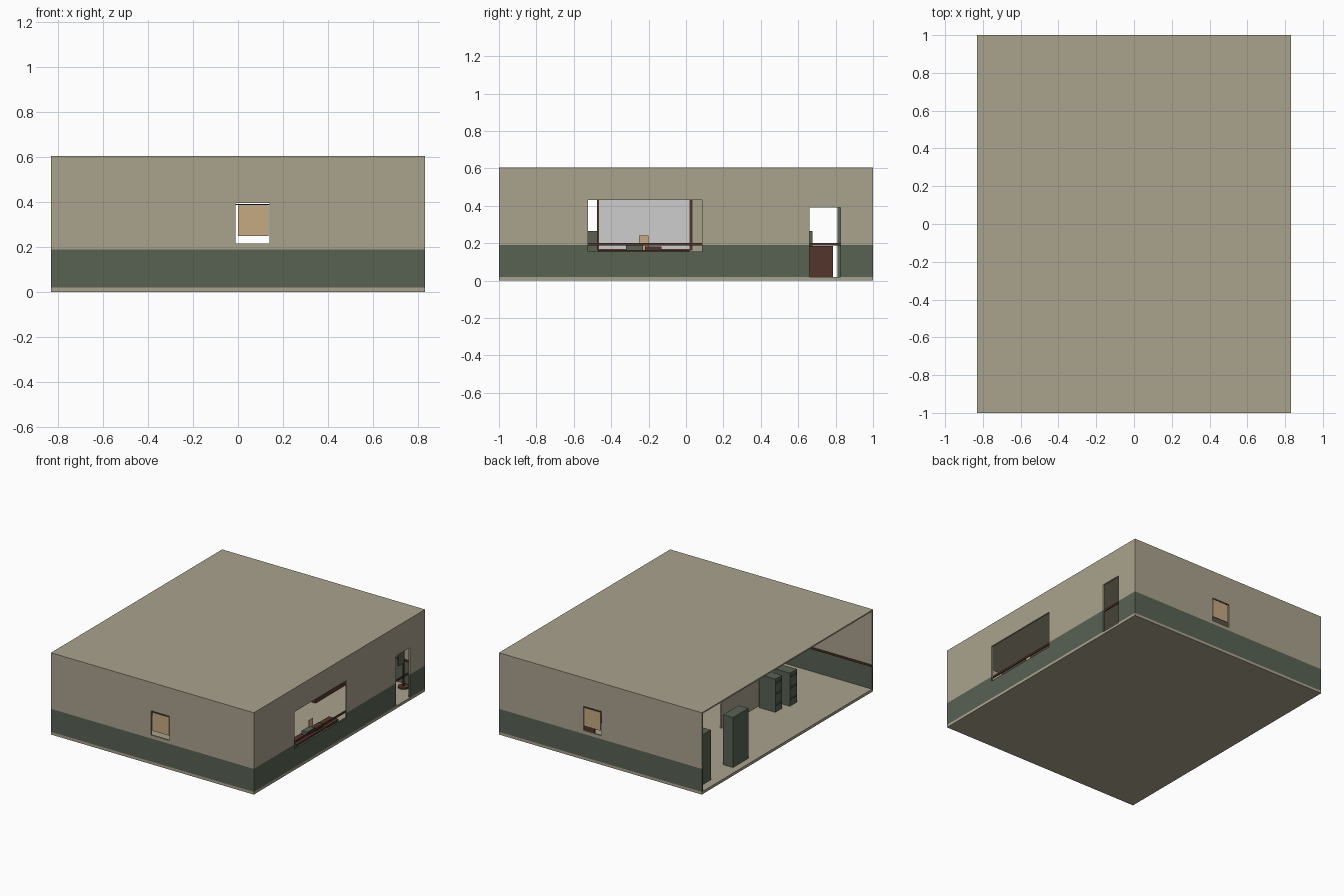
import bpy, bmesh
from collections import Counter
from mathutils import Matrix, Vector

old = bpy.data.objects.get("Cube")
if old:
    bpy.data.objects.remove(old, do_unlink=True)


def material(name, *srgb):
    col = [(c / 255 / 12.92) if c < 11 else ((c / 255 + 0.055) / 1.055) ** 2.4 for c in srgb] + [1]
    m = bpy.data.materials.new(name)
    m.use_nodes = True
    m.diffuse_color = col
    m.node_tree.nodes["Principled BSDF"].inputs["Base Color"].default_value = col
    return m


TAUPE = material("taupe plaster", 170, 162, 141)
GREEN = material("dull green", 88, 98, 84)
BROWN = material("dark brown wood", 84, 54, 44)
TAN = material("tan cloth", 198, 170, 130)
PALE = material("pale grey", 206, 206, 206)

X, Y, TOP, FLOOR, T = 0.83, 1.0, 0.605, 0.02, 0.012
CEIL, DADO = TOP - 0.01, 0.19


def finish(name, bm, mats):
    me = bpy.data.meshes.new(name)
    bm.to_mesh(me)
    bm.free()
    for m in mats:
        me.materials.append(m)
    ob = bpy.data.objects.new(name, me)
    bpy.context.collection.objects.link(ob)
    return ob


def add_box(bm, lo, hi, index=0):
    lo, hi = Vector(lo), Vector(hi)
    mat = Matrix.Translation((lo + hi) / 2) @ Matrix.Diagonal((*(hi - lo), 1))
    verts = bmesh.ops.create_cube(bm, size=1, matrix=mat)["verts"]
    for f in {f for v in verts for f in v.link_faces}:
        f.material_index = index


def boxes(name, mat, *pairs):
    bm = bmesh.new()
    for lo, hi in pairs:
        add_box(bm, lo, hi)
    return finish(name, bm, [mat])


def cylinder(name, mat, x, y, z0, z1, r, sides=16):
    bm = bmesh.new()
    bmesh.ops.create_cone(bm, cap_ends=True, segments=sides, radius1=r, radius2=r, depth=z1 - z0,
                          matrix=Matrix.Translation((x, y, (z0 + z1) / 2)))
    return finish(name, bm, [mat])


def wall(name, along_x, near, far, u0, u1, holes):
    """Wall with rectangular openings (u0, u1, z0, z1), green below the dado."""
    us = sorted({u0, u1, *(h[0] for h in holes), *(h[1] for h in holes)})
    zs = sorted({FLOOR, DADO, CEIL, *(h[2] for h in holes), *(h[3] for h in holes)})
    bm = bmesh.new()
    for a, b in zip(us, us[1:]):
        for c, d in zip(zs, zs[1:]):
            u, z = (a + b) / 2, (c + d) / 2
            if any(h[0] < u < h[1] and h[2] < z < h[3] for h in holes):
                continue
            lo, hi = ((a, near, c), (b, far, d)) if along_x else ((near, a, c), (far, b, d))
            add_box(bm, lo, hi, int(z < DADO))
    # drop the hidden faces between neighbouring cells
    key = lambda f: tuple(round(v, 4) for v in f.calc_center_median())
    count = Counter(key(f) for f in bm.faces)
    bmesh.ops.delete(bm, geom=[f for f in bm.faces if count[key(f)] > 1], context="FACES")
    bmesh.ops.remove_doubles(bm, verts=bm.verts, dist=0.0001)
    return finish(name, bm, [TAUPE, GREEN])


# Shell, with the right-hand long side left open
boxes("floor_slab", TAUPE, ((-X, -Y, 0), (X, Y, FLOOR)))
boxes("ceiling_slab", TAUPE, ((-X, -Y, CEIL), (X, Y, TOP)))
wall("side_wall", False, X - T, X, -Y + T, Y - T,
     [(-0.525, 0.085, 0.155, 0.43), (0.66, 0.825, FLOOR, 0.39)])
R = 0.008
boxes("side_rail", BROWN, ((X - T - R, -Y + T, 0.187), (X - T, Y - T, 0.2)))

# End walls, each with a small window, blind and inner rail
for s, end in ((-1, "front"), (1, "back")):
    a, b = sorted((s * (Y - T), s * Y))
    wall(end + "_wall", True, a, b, -X, X, [(-0.01, 0.14, 0.215, 0.395)])
    a, b = sorted((s * (Y - T - R), s * (Y - T)))
    boxes(end + "_rail", BROWN, ((-X, a, 0.187), (X - T - R, b, 0.2)))
    a, b = sorted((s * (Y - 0.006), s * Y))
    boxes(end + "_blind", TAN, ((0, a, 0.25), (0.135, b, 0.385)))
    boxes(end + "_blind_rod", BROWN, ((-0.01, a, 0.386), (0.14, b, 0.391)))

# Partition carrying the writing board
PX = -0.36
boxes("partition", TAUPE, ((PX, -0.475, FLOOR), (PX + T, 0.1, CEIL)))
F = PX + T
boxes("writing_board", PALE, ((F, -0.465, 0.17), (F + 0.004, 0.02, 0.5)))
boxes("board_frame", BROWN,
      ((F, -0.475, 0.16), (F + R, -0.465, 0.51)), ((F, 0.02, 0.16), (F + R, 0.034, 0.51)),
      ((F, -0.465, 0.16), (F + R, 0.02, 0.17)), ((F, -0.465, 0.5), (F + R, 0.02, 0.51)))


def cabinet(name, x0, x1, y0, y1, top, drawers, handles_at_max):
    boxes(name, GREEN, ((x0, y0, FLOOR), (x1, y1, top)))
    h, mid = (top - FLOOR) / drawers, (y0 + y1) / 2
    a, b = (x1, x1 + 0.02) if handles_at_max else (x0 - 0.006, x0)
    zs = [FLOOR + h * (i + 0.6) for i in range(drawers)]
    boxes(name + "_handles", GREEN, *[((a, mid - 0.03, z), (b, mid + 0.03, z + 0.01)) for z in zs])


# Storage cabinets
cabinet("tall_cabinet_middle", -0.78, -0.70, 0.385, 0.565, 0.39, 4, True)
cabinet("tall_cabinet_back", -0.77, -0.69, 0.81, 0.975, 0.39, 4, True)
cabinet("low_cabinet_inner", -0.51, -0.375, -0.395, -0.315, 0.265, 3, False)
cabinet("low_cabinet_outer", -0.535, -0.40, -0.53, -0.45, 0.265, 3, False)

# Large desk with a screen
boxes("large_desk", BROWN,
      ((0.2, 0.388, 0.17), (0.363, 0.785, 0.185)), ((0.35, 0.388, FLOOR), (0.363, 0.785, 0.17)),
      ((0.2, 0.388, FLOOR), (0.35, 0.4, 0.17)), ((0.2, 0.773, FLOOR), (0.35, 0.785, 0.17)))
boxes("desk_screen", GREEN, ((0.25, 0.56, 0.185), (0.3, 0.675, 0.265)))

# Counter below the wide opening, with items on it
boxes("counter", BROWN, ((0.73, -0.47, 0.15), (0.81, 0.02, 0.163)),
      ((0.73, -0.47, FLOOR), (0.81, -0.455, 0.15)), ((0.73, 0.005, FLOOR), (0.81, 0.02, 0.15)))
boxes("counter_machine", GREEN, ((0.745, -0.32, 0.163), (0.79, -0.23, 0.19)))
boxes("counter_paper", TAN, ((0.75, -0.25, 0.163), (0.755, -0.2, 0.24)))
boxes("counter_tray", BROWN, ((0.75, -0.22, 0.163), (0.795, -0.13, 0.182)))

# Stand with hanging cloth in the back corner
cylinder("stand_base", BROWN, 0.70, 0.935, FLOOR, 0.03, 0.038)
cylinder("stand_pole", BROWN, 0.70, 0.935, 0.03, 0.4, 0.006, 8)
boxes("stand_cloth", GREEN, ((0.696, 0.87, 0.2), (0.704, 0.93, 0.38)))
